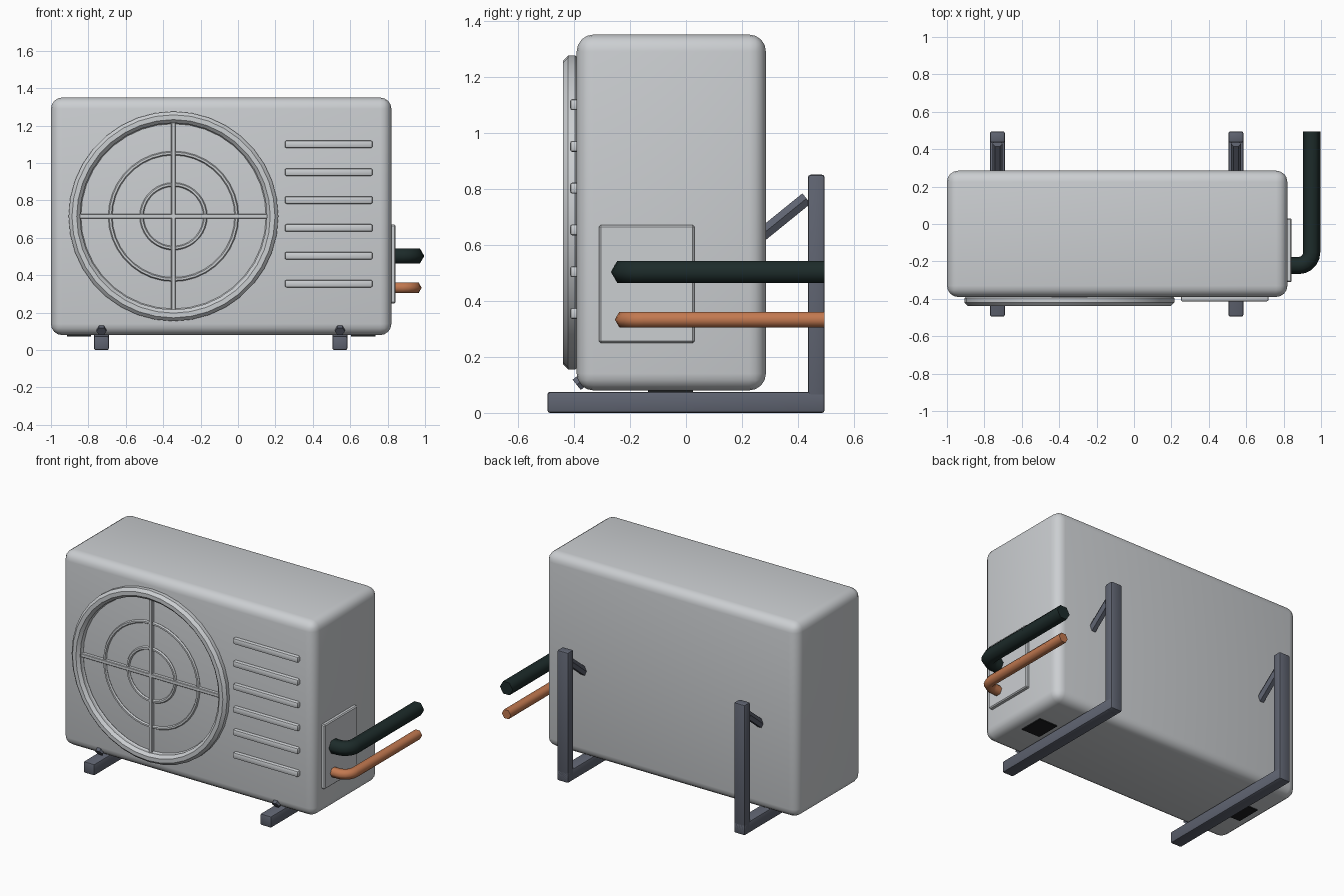
import bpy, bmesh, math
from mathutils import Vector

if "Cube" in bpy.data.objects:
    bpy.data.objects.remove(bpy.data.objects["Cube"], do_unlink=True)


def material(name, rgb):
    m = bpy.data.materials.new(name)
    m.use_nodes = True
    m.diffuse_color = (*rgb, 1)
    m.node_tree.nodes["Principled BSDF"].inputs["Base Color"].default_value = (*rgb, 1)
    return m


CASING = material("casing grey", (0.60, 0.62, 0.64))
STEEL = material("bracket steel", (0.115, 0.127, 0.165))
RUBBER = material("black rubber", (0.012, 0.013, 0.014))
SLEEVE = material("dark insulation", (0.012, 0.024, 0.023))
COPPER = material("copper", (0.54, 0.19, 0.08))


def finish(name, bm, mat, smooth=None):
    bmesh.ops.recalc_face_normals(bm, faces=bm.faces)
    mesh = bpy.data.meshes.new(name)
    bm.to_mesh(mesh)
    bm.free()
    mesh.materials.append(mat)
    ob = bpy.data.objects.new(name, mesh)
    bpy.context.collection.objects.link(ob)
    if smooth is not None:
        bpy.ops.object.select_all(action='DESELECT')
        ob.select_set(True)
        bpy.context.view_layer.objects.active = ob
        bpy.ops.object.shade_smooth_by_angle(angle=math.radians(smooth))
    return ob


def box(name, x, y, z, mat, bevel=0.0, segments=1, smooth=None):
    """Box from (min, max) ranges on each axis, with rounded edges."""
    bm = bmesh.new()
    bmesh.ops.create_cube(bm, size=1)
    for v in bm.verts:
        v.co = [(lo + hi) / 2 + c * (hi - lo) for c, (lo, hi) in zip(v.co, (x, y, z))]
    if bevel:
        bmesh.ops.bevel(bm, geom=bm.edges[:], offset=bevel, segments=segments,
                        profile=0.5, affect='EDGES')
    return finish(name, bm, mat, smooth)


def tube(name, path, radius, side, mat, sides=6, closed=False, turn=0.0, smooth=None):
    """Sweep a polygon along a flat path; side is the normal of the path's plane."""
    bm = bmesh.new()
    pts, side, n = [Vector(p) for p in path], Vector(side), len(path)
    rings = []
    for i, p in enumerate(pts):
        before = pts[i - 1] if closed or i else p
        after = pts[(i + 1) % n] if closed or i < n - 1 else p
        out = (after - before).normalized().cross(side)
        angles = [turn + math.tau * k / sides for k in range(sides)]
        rings.append([bm.verts.new(p + radius * (out * math.cos(a) + side * math.sin(a)))
                      for a in angles])
    for i in range(n if closed else n - 1):
        a, b = rings[i], rings[(i + 1) % n]
        for k in range(sides):
            j = (k + 1) % sides
            bm.faces.new((a[k], a[j], b[j], b[k]))
    if not closed:
        bm.faces.new(rings[0])
        bm.faces.new(rings[-1])
    return finish(name, bm, mat, smooth)


# Casing
box("casing", (-1, 0.82), (-0.39, 0.285), (0.08, 1.35), CASING, 0.06, 4, 180)

# Fan guard: heavy rim, thin concentric rings and a cross
FAN_X, FAN_Z = -0.345, 0.715


def circle(radius, y, steps=36):
    return [(FAN_X + radius * math.cos(math.tau * i / steps), y,
             FAN_Z + radius * math.sin(math.tau * i / steps)) for i in range(steps)]


tube("fan_rim", circle(0.53, -0.408), 0.033, (0, 1, 0), CASING,
     sides=8, closed=True, turn=math.pi / 8, smooth=30)
for i in range(3):
    tube(f"guard_ring_{i + 1}", circle(0.17 + 0.168 * i, -0.396), 0.011, (0, 1, 0),
         CASING, closed=True, smooth=30)
SPOKE_Y = (-0.412, -0.38)
box("guard_bar_horizontal", (FAN_X - 0.51, FAN_X + 0.51), SPOKE_Y,
    (FAN_Z - 0.012, FAN_Z + 0.012), CASING, 0.003)
box("guard_bar_vertical", (FAN_X - 0.012, FAN_X + 0.012), SPOKE_Y,
    (FAN_Z - 0.51, FAN_Z + 0.51), CASING, 0.003)

# Louvre slats
for i in range(6):
    z = 0.355 + 0.149 * i
    box(f"louvre_{i + 1}", (0.25, 0.72), (-0.414, -0.37), (z - 0.02, z + 0.02),
        CASING, 0.01, 2, 40)

# Service panel on the left side
box("service_panel", (0.80, 0.843), (-0.31, 0.03), (0.25, 0.67), CASING, 0.006)

# Pipes: out of the panel, round a bend and straight to the back
for name, z, radius, mat in (("insulated_pipe", 0.503, 0.046, SLEEVE),
                             ("copper_pipe", 0.333, 0.032, COPPER)):
    bend = 0.07
    arc = [math.radians(a) for a in range(-90, 1, 18)]
    path = [(0.82, -0.222, z)]
    path += [(0.95 - bend + bend * math.cos(a), -0.222 + bend + bend * math.sin(a), z)
             for a in arc]
    path.append((0.95, 0.495, z))
    tube(name, path, radius, (0, 0, 1), mat, smooth=65)

# Wall brackets and braces
for label, x in (("right", -0.73), ("left", 0.545)):
    span = (x - 0.04, x + 0.04)
    box(f"{label}_bracket_arm", span, (-0.495, 0.495), (0, 0.075), STEEL, 0.01, 2, 40)
    box(f"{label}_bracket_upright", span, (0.435, 0.495), (0, 0.85), STEEL, 0.01, 2, 40)
    tube(f"{label}_bracket_brace", [(x, -0.39, 0.10), (x, 0.43, 0.765)], 0.027,
         (1, 0, 0), STEEL, turn=math.pi / 6)

# Rubber pads under the casing
for label, x in (("right", -0.85), ("left", 0.67)):
    box(f"{label}_pad", (x - 0.065, x + 0.065), (-0.135, 0.025), (0.073, 0.09), RUBBER)
